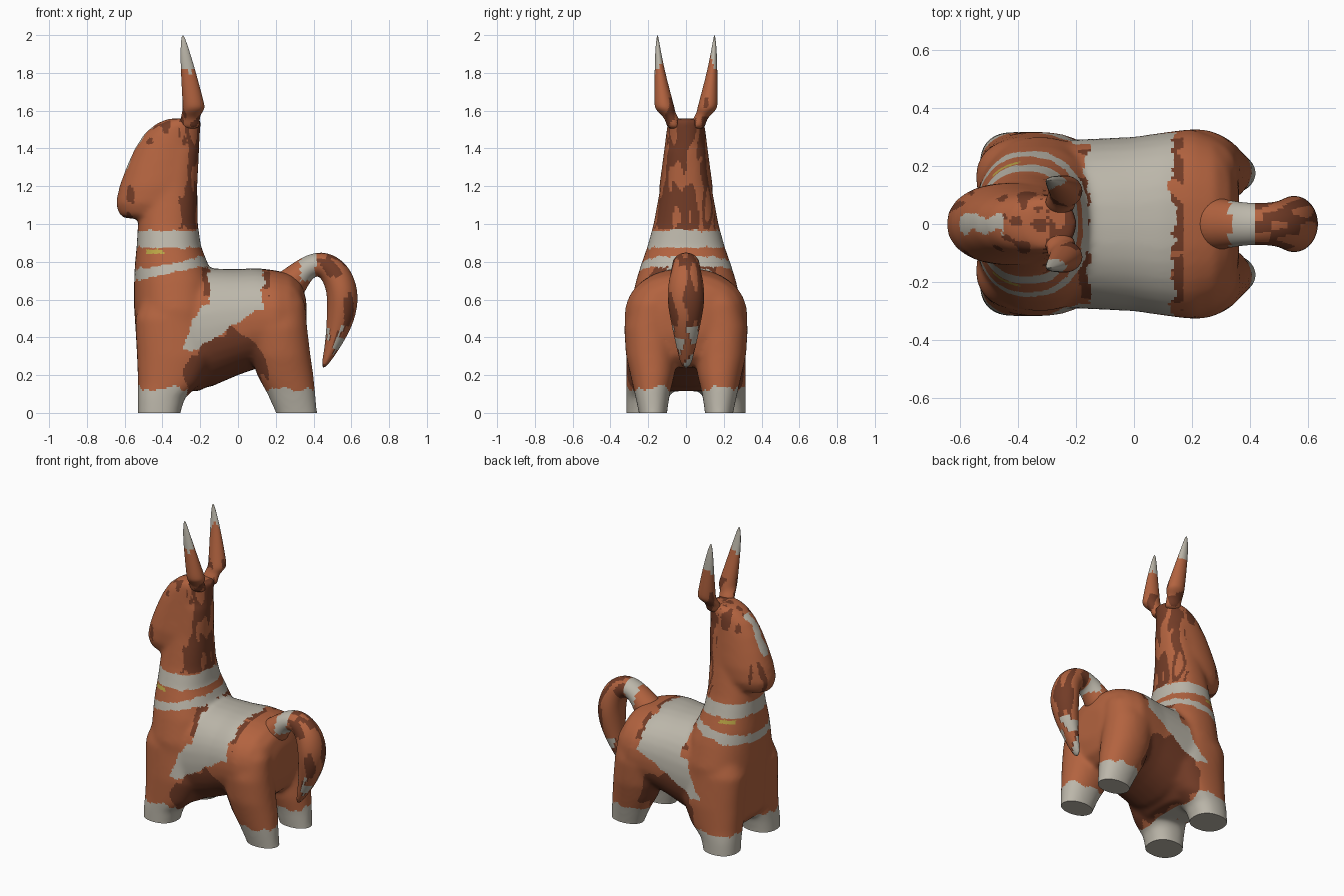
import bpy, bmesh, math
from mathutils import Vector, noise

if "Cube" in bpy.data.objects:
    bpy.data.objects.remove(bpy.data.objects["Cube"])

COLORS = {"orange_coat": (0.45, 0.125, 0.05, 1), "cream": (0.5, 0.47, 0.40, 1),
          "dark_brown": (0.17, 0.045, 0.02, 1), "gold": (0.5, 0.38, 0.06, 1)}
MATS = []
for name, col in COLORS.items():
    m = bpy.data.materials.new(name)
    m.diffuse_color = col
    m.use_nodes = True
    m.node_tree.nodes["Principled BSDF"].inputs["Base Color"].default_value = m.diffuse_color
    MATS.append(m)
ORANGE, CREAM, BROWN, GOLD = range(4)


def oval(c, u, v, p=2.0, n=32):
    """Super-ellipse ring around c, spanned by the half axes u and v."""
    c, u, v = Vector(c), Vector(u), Vector(v)
    def f(t):
        return math.copysign(abs(t) ** (2 / p), t)
    return [c + u * f(math.cos(2 * math.pi * i / n)) + v * f(math.sin(2 * math.pi * i / n))
            for i in range(n)]


def loft(bm, rings):
    loops = [[bm.verts.new(p) for p in r] for r in rings]
    faces = []
    for a, b in zip(loops, loops[1:]):
        for i in range(len(a)):
            j = (i + 1) % len(a)
            faces.append(bm.faces.new((a[i], a[j], b[j], b[i])))
    faces += [bm.faces.new(loops[0]), bm.faces.new(loops[-1])]
    bmesh.ops.recalc_face_normals(bm, faces=faces)


def upright(rows, s=1, p=2.0):
    """Horizontal rings from rows of z, xmin, xmax, ymin, ymax."""
    return [oval(((a + b) / 2, s * (c + d) / 2, z), ((b - a) / 2, 0, 0), (0, (d - c) / 2, 0), p)
            for z, a, b, c, d in rows]


def make(name, bm, mods):
    me = bpy.data.meshes.new(name)
    bm.to_mesh(me)
    bm.free()
    ob = bpy.data.objects.new(name, me)
    bpy.context.collection.objects.link(ob)
    bpy.ops.object.select_all(action='DESELECT')
    bpy.context.view_layer.objects.active = ob
    ob.select_set(True)
    for kind, opts in mods:
        md = ob.modifiers.new(kind.lower(), kind)
        for k, val in opts.items():
            setattr(md, k, val)
        bpy.ops.object.modifier_apply(modifier=md.name)
    return ob


def finish(ob, paint):
    """Paint faces by position and shade smooth."""
    for m in MATS:
        ob.data.materials.append(m)
    for f in ob.data.polygons:
        f.material_index = paint(*f.center)
    bpy.context.view_layer.objects.active = ob
    bpy.ops.object.shade_smooth_by_angle(angle=math.radians(45))


def streak(x, y, z):
    return noise.noise(Vector((x * 16 + z * 3, y * 24, z * 6)))


def paint_body(x, y, z):
    n = streak(x, y, z)
    wob = 0.03 * n
    if z < 0.13 + wob and (x < -0.27 or x > 0.15):                      # hooves
        return CREAM
    if z > 1.2 and -0.6 < x < -0.45 and abs(y) < 0.03 + wob:            # blaze
        return CREAM
    if x < -0.16:                                                       # collars
        if abs(x + 0.44) < 0.045 and abs(z - 0.855) < 0.012 and abs(y) > 0.08:
            return GOLD
        if abs(z - 0.92) < 0.045 + wob * 0.4:
            return CREAM
        if abs(z - 0.73 - (x + 0.54) * 0.2) < 0.028 + wob * 0.5:
            return CREAM
    if z > 0.97:                                                        # mane and muzzle
        if x > -0.29 + 0.12 * n and n > -0.25:
            return BROWN
        if (x < -0.55 and z < 1.25 or z > 1.42) and n > 0.22:
            return BROWN
    if z > 0.54 + wob and z < 0.85 and -0.16 + wob < x < 0.13 + wob:    # saddle cloth
        return CREAM
    if 0.62 < z < 0.8 and -0.19 < x < 0.17 and n > -0.15:               # cloth fringe
        return BROWN
    if 0.33 < z <= 0.57 and -0.31 + (z - 0.33) * 0.5 < x + wob < -0.24 + (z - 0.33) * 1.6:
        return CREAM
    if ((x + 0.06) / 0.21) ** 2 + ((z - 0.2) / 0.24) ** 2 < 1 + n * 0.5:  # belly
        return BROWN
    return ORANGE


def paint_tail(x, y, z):
    n = streak(x, y, z)
    if 0.33 < x < 0.41 and z > 0.7:
        return CREAM
    if z < 0.45 and n > 0.12:
        return CREAM
    if x > 0.42 and n > 0.0 and (x > 0.56 or z > 0.72 or z < 0.45):
        return BROWN
    return ORANGE


def paint_ear(x, y, z):
    n = streak(x, y, z)
    if z > 1.83 + 0.08 * n:
        return CREAM
    return BROWN if z < 1.68 and n > 0.12 else ORANGE


# Body: torso, chest and neck, head and four legs fused together
bm = bmesh.new()
torso = [(-.32, .15, .73, .285), (-.15, .135, .765, .293), (0, .20, .762, .30),
         (.1, .235, .767, .315), (.2, .24, .755, .328), (.28, .25, .735, .30),
         (.335, .30, .69, .23), (.362, .40, .60, .12)]
loft(bm, [oval((x, 0, (a + b) / 2), (0, w, 0), (0, 0, (b - a) / 2), 2.3) for x, a, b, w in torso])

neck = [(.115, -.46, -.2, .2), (.2, -.53, -.1, .28), (.4, -.54, -.1, .30), (.55, -.55, -.1, .30),
        (.7, -.55, -.12, .265), (.78, -.547, -.155, .24), (.88, -.537, -.195, .205),
        (1.0, -.53, -.213, .172), (1.2, -.50, -.215, .135), (1.4, -.45, -.205, .11)]
loft(bm, upright([(z, a, b, -w, w) for z, a, b, w in neck], p=2.3))

head = [(1.03, -.60, -.35, .08), (1.05, -.63, -.3, .115), (1.11, -.648, -.25, .14),
        (1.2, -.628, -.22, .142), (1.3, -.592, -.213, .128), (1.4, -.547, -.205, .115),
        (1.48, -.495, -.2, .105), (1.53, -.435, -.197, .098), (1.558, -.37, -.197, .085)]
loft(bm, upright([(z, a, b, -w, w) for z, a, b, w in head], p=2.1))

front_leg = [(-.12, -.53, -.305, .105, .317), (0, -.53, -.305, .105, .317),
             (.08, -.53, -.28, .09, .317), (.15, -.53, -.2, .06, .317),
             (.3, -.535, -.12, .03, .317), (.5, -.545, -.15, .02, .30), (.62, -.5, -.2, .03, .26)]
hind_leg = [(-.12, .23, .432, .11, .235), (0, .2, .42, .10, .25), (.1, .155, .41, .085, .272),
            (.2, .1, .40, .06, .295), (.3, .07, .385, .05, .318), (.45, .05, .367, .05, .328),
            (.58, .08, .355, .06, .295), (.66, .15, .32, .08, .24)]
for s in (1, -1):
    loft(bm, upright(front_leg, s, 2.3))
    loft(bm, upright(hind_leg, s, 2.1))
body = make("body", bm, [("REMESH", dict(mode='VOXEL', voxel_size=0.011)),
                         ("SMOOTH", dict(factor=0.5, iterations=24))])

# Flat soles on the ground plane
bm = bmesh.new()
bm.from_mesh(body.data)
bmesh.ops.bisect_plane(bm, geom=bm.verts[:] + bm.edges[:] + bm.faces[:], plane_co=(0, 0, 0),
                       plane_no=(0, 0, 1), clear_inner=True)
bmesh.ops.holes_fill(bm, edges=[e for e in bm.edges if e.is_boundary], sides=0)
bm.to_mesh(body.data)
bm.free()
finish(body, paint_body)

# Tail: arched, flattened and tapering to a point
path = [(.25, .65, .10, .10), (.31, .715, .075, .085), (.365, .77, .062, .075), (.435, .795, .07, .07),
        (.505, .755, .08, .078), (.545, .68, .083, .095), (.557, .59, .084, .10),
        (.538, .47, .07, .078), (.495, .34, .037, .048), (.45, .237, .012, .025)]
rings = []
for i, (x, z, r, w) in enumerate(path):
    a, b = path[max(i - 1, 0)], path[min(i + 1, len(path) - 1)]
    t = Vector((b[0] - a[0], 0, b[1] - a[1])).normalized()
    rings.append(oval((x, 0, z), (-t.z * r, 0, t.x * r), (0, w, 0)))
bm = bmesh.new()
loft(bm, rings)
finish(make("tail", bm, [("SUBSURF", dict(levels=2))]), paint_tail)

# Ears: narrow stalk, wide base, long point
ear = [(1.5, -.31, -.2, .02, .10), (1.555, -.305, -.205, .035, .108), (1.585, -.297, -.195, .055, .14),
       (1.612, -.292, -.173, .06, .166), (1.65, -.294, -.182, .07, .168), (1.8, -.302, -.222, .11, .166),
       (1.9, -.305, -.252, .13, .164), (1.97, -.302, -.275, .143, .158), (2.0, -.296, -.288, .148, .153)]
for side, s in (("left", -1), ("right", 1)):
    bm = bmesh.new()
    loft(bm, upright(ear, s))
    finish(make("ear_" + side, bm, [("SUBSURF", dict(levels=2))]), paint_ear)
